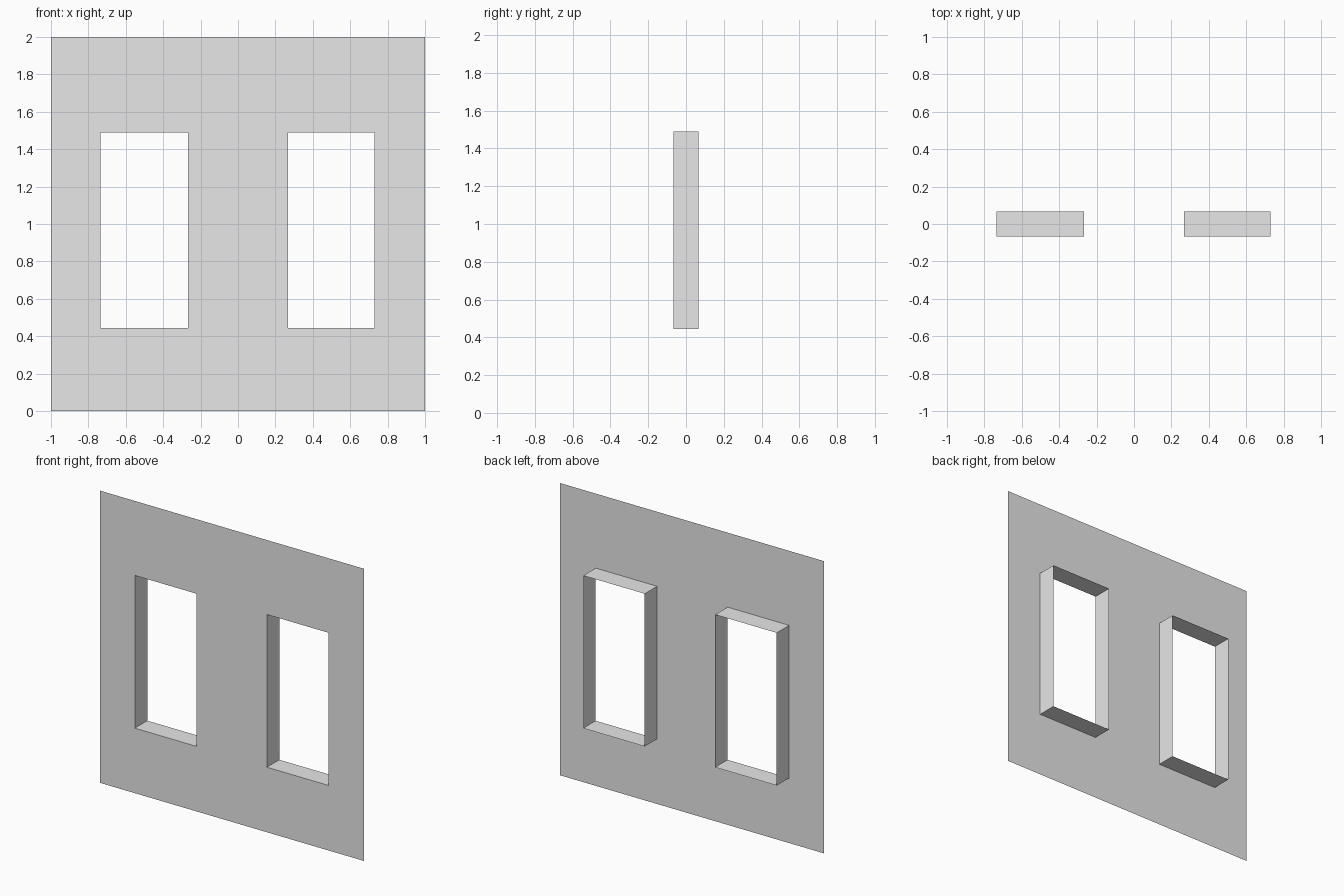
import bpy
import bmesh

cube = bpy.data.objects.get("Cube")
if cube:
    bpy.data.objects.remove(cube, do_unlink=True)

FRONT, BACK = -0.067, 0.067
SILL, HEAD = 0.445, 1.49
OPENINGS = {"right": (-0.734, -0.268), "left": (0.266, 0.731)}

grey = bpy.data.materials.new("light_grey")
grey.use_nodes = True
colour = (0.8, 0.8, 0.8, 1)
grey.diffuse_color = colour
grey.node_tree.nodes["Principled BSDF"].inputs["Base Color"].default_value = colour


def add_object(name, quads):
    """Make a flat-shaded mesh from corner quads, welding shared corners."""
    bm = bmesh.new()
    for quad in quads:
        bm.faces.new([bm.verts.new(p) for p in quad])
    bmesh.ops.remove_doubles(bm, verts=bm.verts, dist=0.0001)
    mesh = bpy.data.meshes.new(name)
    bm.to_mesh(mesh)
    bm.free()
    mesh.materials.append(grey)
    obj = bpy.data.objects.new(name, mesh)
    bpy.context.collection.objects.link(obj)


def outline(x0, x1, z0, z1, y):
    return [(x0, y, z0), (x1, y, z0), (x1, y, z1), (x0, y, z1)]


# Thin wall sheet, divided into cells around the two openings
xs = [-1, *OPENINGS["right"], *OPENINGS["left"], 1]
zs = [0, SILL, HEAD, 2]
cells = []
for i in range(len(xs) - 1):
    for j in range(len(zs) - 1):
        is_opening = i % 2 == 1 and j == 1
        if not is_opening:
            cells.append(outline(xs[i], xs[i + 1], zs[j], zs[j + 1], FRONT))
add_object("wall", cells)

# Window reveals running back from the wall, facing into the openings
for side, (x0, x1) in OPENINGS.items():
    near = outline(x0, x1, SILL, HEAD, FRONT)
    far = outline(x0, x1, SILL, HEAD, BACK)
    sides = [(near[k], near[(k + 1) % 4], far[(k + 1) % 4], far[k]) for k in range(4)]
    add_object(side + "_window_reveal", sides)
